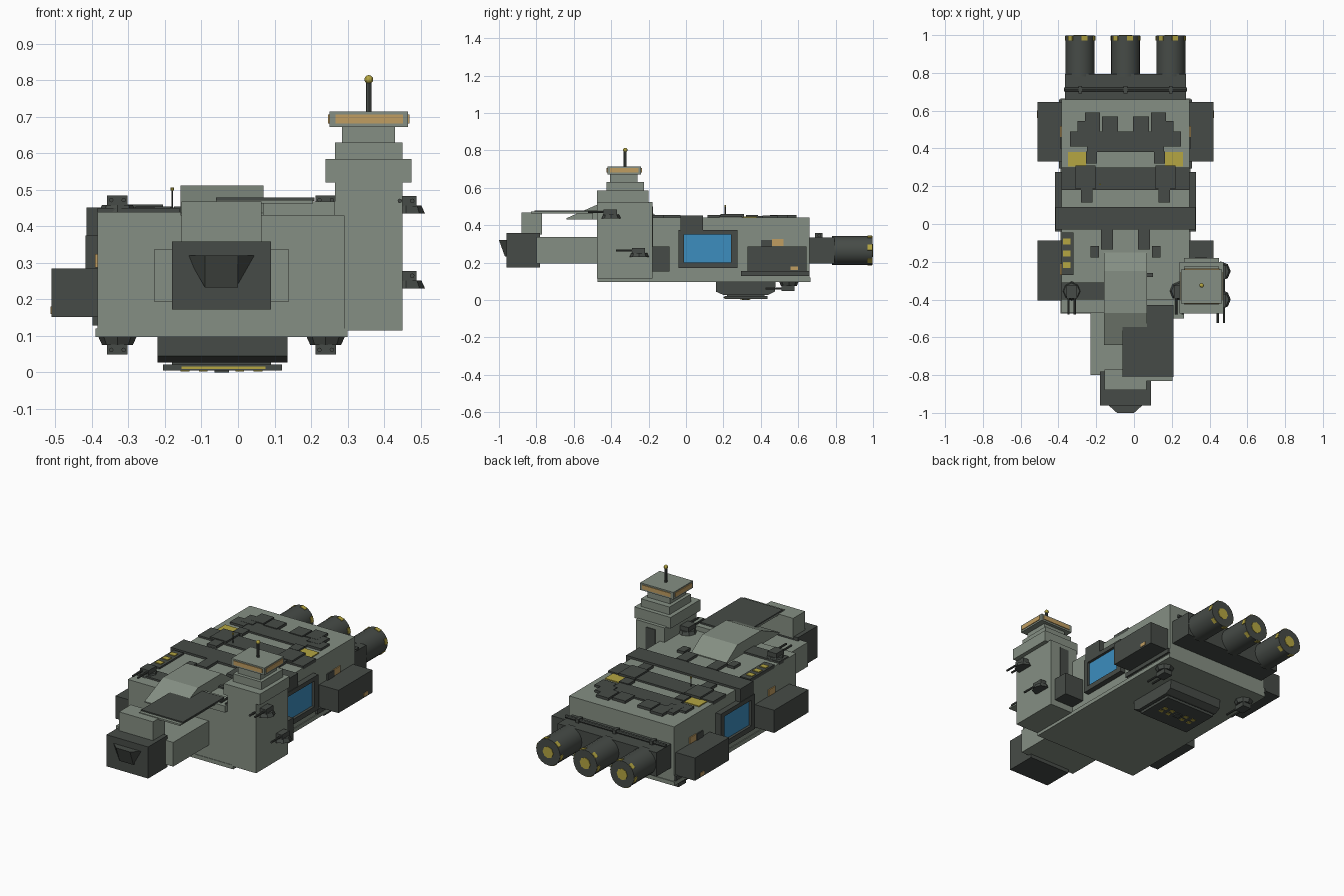
import bpy, bmesh, math
from mathutils import Matrix, Vector

CX = -0.045  # hull centreline


def mat(name, r, g, b):
    m = bpy.data.materials.new(name)
    m.diffuse_color = (r, g, b, 1)
    return m


GREEN = mat("hull_green", 0.235, 0.275, 0.227)
DARK = mat("dark_grey", 0.062, 0.071, 0.063)
BLUE = mat("window_blue", 0.045, 0.27, 0.52)
YELLOW = mat("marking_yellow", 0.46, 0.38, 0.055)
ORANGE = mat("lamp_orange", 0.53, 0.34, 0.12)


def make(name, bm, m):
    bmesh.ops.recalc_face_normals(bm, faces=bm.faces)
    me = bpy.data.meshes.new(name)
    bm.to_mesh(me)
    bm.free()
    me.materials.append(m)
    ob = bpy.data.objects.new(name, me)
    bpy.context.collection.objects.link(ob)
    return ob


def boxes(name, m, items):
    """One object from boxes given as (x0, x1, y0, y1, z0, z1)."""
    bm = bmesh.new()
    for x0, x1, y0, y1, z0, z1 in items:
        vs = bmesh.ops.create_cube(bm, size=1)["verts"]
        for v in vs:
            v.co = Vector(((x0 + x1) / 2 + v.co.x * (x1 - x0),
                           (y0 + y1) / 2 + v.co.y * (y1 - y0),
                           (z0 + z1) / 2 + v.co.z * (z1 - z0)))
    return make(name, bm, m)


def both(items):
    """Add copies mirrored across the hull centreline."""
    return items + [(2 * CX - b[1], 2 * CX - b[0]) + tuple(b[2:]) for b in items]


def cyl(name, m, p, q, r1, r2=None, n=16):
    p, q = Vector(p), Vector(q)
    bm = bmesh.new()
    rot = (q - p).to_track_quat('Z', 'Y').to_matrix().to_4x4()
    bmesh.ops.create_cone(bm, cap_ends=True, segments=n, radius1=r1,
                          radius2=r1 if r2 is None else r2, depth=(q - p).length,
                          matrix=Matrix.Translation((p + q) / 2) @ rot)
    return make(name, bm, m)


def prism(name, m, yz, x0, x1):
    """Extrude a side profile across x."""
    bm = bmesh.new()
    a = [bm.verts.new((x0, y, z)) for y, z in yz]
    b = [bm.verts.new((x1, y, z)) for y, z in yz]
    bm.faces.new(a)
    bm.faces.new(b)
    for i in range(len(a)):
        j = (i + 1) % len(a)
        bm.faces.new((a[i], a[j], b[j], b[i]))
    return make(name, bm, m)


# Hull and neck
boxes("hull", GREEN, [(-0.385, 0.295, -0.47, 0.66, 0.12, 0.44)])
boxes("hull_skirt", GREEN, [(-0.39, 0.30, -0.473, 0.665, 0.097, 0.12)])
boxes("neck", GREEN, [(-0.23, 0.14, -0.80, -0.47, 0.195, 0.337)])
boxes("head", DARK, [(-0.18, 0.09, -0.96, -0.78, 0.173, 0.358)])
boxes("head_crest", GREEN, [(-0.155, 0.065, -0.88, -0.77, 0.35, 0.468)])

# Tapered snout
bm = bmesh.new()
bmesh.ops.create_cube(bm, size=1)
for v in bm.verts:
    front, top = v.co.y < 0, v.co.z > 0
    half = (0.045 if front else 0.095) if top else 0.045
    v.co = (CX + math.copysign(half, v.co.x),
            (-1.0 if top else -0.968) if front else -0.955, 0.32 if top else 0.232)
make("snout", bm, DARK)

# Canopy and the overhanging forward deck
prism("canopy", GREEN, [(-0.15, 0.43), (-0.15, 0.445), (-0.25, 0.512), (-0.47, 0.512),
                        (-0.64, 0.437), (-0.64, 0.43)], -0.158, 0.07)
boxes("forward_deck", GREEN, [(-0.06, 0.205, -0.83, -0.44, 0.462, 0.472),
                              (0.065, 0.265, -0.50, -0.40, 0.43, 0.468)])
boxes("forward_deck_plate", DARK, [(-0.06, 0.21, -0.81, -0.54, 0.470, 0.479),
                                   (0.07, 0.21, -0.54, -0.43, 0.470, 0.479)])

# Control tower
boxes("tower_body", GREEN, [(0.29, 0.45, -0.475, -0.18, 0.115, 0.44),
                            (0.265, 0.45, -0.475, -0.18, 0.43, 0.525)])
boxes("tower_tiers", GREEN, [(0.24, 0.475, -0.475, -0.20, 0.52, 0.585),
                             (0.265, 0.45, -0.425, -0.225, 0.585, 0.63),
                             (0.285, 0.43, -0.405, -0.26, 0.63, 0.672)])
boxes("tower_cap", GREEN, [(0.25, 0.465, -0.42, -0.24, 0.672, 0.714)])
boxes("tower_windows", ORANGE, [(0.267, 0.452, -0.424, -0.236, 0.682, 0.706),
                                (0.246, 0.469, -0.405, -0.255, 0.682, 0.706)])
boxes("tower_back_slot", DARK, [(0.325, 0.385, -0.185, -0.176, 0.285, 0.50)])
cyl("tower_mast", DARK, (0.358, -0.325, 0.71), (0.358, -0.325, 0.80), 0.008, n=8)
bm = bmesh.new()
bmesh.ops.create_uvsphere(bm, u_segments=12, v_segments=8, radius=0.012,
                          matrix=Matrix.Translation((0.358, -0.325, 0.802)))
make("mast_ball", bm, YELLOW)
cyl("deck_antenna", DARK, (-0.18, 0.21, 0.44), (-0.18, 0.21, 0.50), 0.003, n=6)
cyl("deck_antenna_tip", YELLOW, (-0.18, 0.21, 0.498), (-0.18, 0.21, 0.507), 0.005, n=8)

# Side hangars with glazed openings
boxes("hangar_frame", DARK, both([
    (0.29, 0.328, -0.04, 0.275, 0.17, 0.20), (0.29, 0.328, -0.04, 0.275, 0.35, 0.375),
    (0.29, 0.328, -0.04, -0.01, 0.20, 0.35), (0.29, 0.328, 0.24, 0.275, 0.20, 0.35)]))
boxes("hangar_window", BLUE, both([(0.29, 0.312, -0.01, 0.24, 0.20, 0.35)]))

# Side pods
boxes("side_pod", DARK, both([(0.29, 0.42, 0.33, 0.645, 0.152, 0.285),
                              (0.29, 0.42, -0.405, -0.088, 0.152, 0.285)]))
boxes("side_rail", DARK, both([(0.29, 0.308, 0.295, 0.66, 0.128, 0.155)]))
boxes("side_vent", DARK, both([(0.29, 0.302, 0.40, 0.46, 0.285, 0.322)]))
boxes("side_lamp", ORANGE, both([(0.29, 0.301, 0.46, 0.52, 0.288, 0.325),
                                 (0.41, 0.423, 0.56, 0.60, 0.16, 0.18),
                                 (0.29, 0.301, -0.27, -0.21, 0.288, 0.325)]))

# Deck plating
boxes("deck_bands", DARK, [(-0.415, 0.325, -0.03, 0.09, 0.36, 0.452),
                           (-0.385, 0.295, 0.18, 0.30, 0.43, 0.450),
                           (-0.25, 0.16, 0.38, 0.49, 0.43, 0.450)])
boxes("deck_band_ends", DARK, both([(0.29, 0.325, 0.09, 0.275, 0.36, 0.375)]))
boxes("deck_blocks", DARK, both([
    (-0.26, -0.18, 0.49, 0.59, 0.43, 0.455), (-0.30, -0.22, 0.45, 0.545, 0.43, 0.454),
    (-0.34, -0.25, 0.41, 0.49, 0.43, 0.453), (-0.17, -0.085, 0.48, 0.57, 0.43, 0.455),
    (-0.255, -0.195, 0.32, 0.385, 0.43, 0.455), (-0.31, -0.205, 0.185, 0.31, 0.43, 0.460),
    (-0.28, -0.22, 0.115, 0.185, 0.43, 0.455), (-0.175, -0.11, -0.135, -0.03, 0.43, 0.455),
    (-0.23, -0.185, -0.178, -0.117, 0.43, 0.455)]))
boxes("deck_yellow_panels", YELLOW, both([(-0.35, -0.255, 0.305, 0.38, 0.438, 0.446)]))
boxes("marker_plate", DARK, [(-0.385, -0.32, -0.27, -0.045, 0.43, 0.450),
                             (0.07, 0.10, -0.28, -0.26, 0.43, 0.45),
                             (-0.385, -0.16, -0.40, -0.31, 0.43, 0.450)])
boxes("marker_squares", YELLOW, [(-0.375, -0.335, y - 0.016, y + 0.016, 0.448, 0.454)
                                 for y in (-0.092, -0.155, -0.218)])


# Gun turrets: flared base, housing and twin barrels
def turret(x, y, z, s):
    cyl("turret_base", DARK, (x, y, z), (x, y, z + s * 0.022), 0.052, 0.042, n=8)
    z0, z1 = sorted((z + s * 0.02, z + s * 0.048))
    boxes("turret_housing", DARK, [(x - 0.028, x + 0.028, y - 0.04, y + 0.03, z0, z1)])
    for dx in (-0.017, 0.017):
        cyl("turret_barrel", DARK, (x + dx, y - 0.03, z + s * 0.035),
            (x + dx, y - 0.125, z + s * 0.035), 0.006, n=8)


for x, y, z, s in ((-0.33, -0.355, 0.437, 1), (0.24, -0.355, 0.437, 1),
                   (-0.33, 0.55, 0.097, -1), (0.24, 0.55, 0.097, -1),
                   (0.46, -0.40, 0.435, 1), (0.46, -0.25, 0.23, 1)):
    turret(x, y, z, s)

# Engine section
boxes("engine_block", DARK, [(-0.365, 0.275, 0.65, 0.795, 0.195, 0.335)])
cyl("engine_pipe", DARK, (-0.37, 0.712, 0.345), (0.28, 0.712, 0.345), 0.010, n=8)
boxes("pipe_clamps", DARK, [(x - 0.01, x + 0.01, 0.69, 0.73, 0.33, 0.358)
                            for x in (-0.285, CX, 0.195)])
for x in (-0.285, CX, 0.195):
    c = Vector((x, 0, 0.265))
    body = cyl("engine", DARK, (x, 0.78, 0.265), (x, 0.997, 0.265), 0.077, n=20)
    for p in body.data.polygons:
        p.use_smooth = abs(p.normal.y) < 0.5
    cyl("engine_core", YELLOW, (x, 0.99, 0.265), (x, 1.0, 0.265), 0.034, n=8)
    bm = bmesh.new()
    for k in range(6):  # rim markers
        rot = Matrix.Rotation(k * math.pi / 3 + 0.3, 4, 'Y')
        bmesh.ops.create_cube(bm, size=1, matrix=Matrix.Translation(c + Vector((0, 0.983, 0)))
                              @ rot @ Matrix.Translation((0, 0, 0.072))
                              @ Matrix.Diagonal((0.032, 0.024, 0.014, 1)))
    make("engine_rim_markers", bm, YELLOW)

# Belly bay
prism("belly_bay", DARK, [(0.16, 0.10), (0.48, 0.10), (0.475, 0.045), (0.44, 0.027),
                          (0.20, 0.027), (0.16, 0.045)], -0.22, 0.135)
boxes("belly_plate", DARK, [(-0.205, 0.12, 0.205, 0.435, 0.006, 0.022),
                            (-0.18, 0.09, 0.22, 0.42, 0.02, 0.03),
                            (-0.065, -0.025, 0.30, 0.34, 0.0, 0.008)])
boxes("belly_stripe", YELLOW, [(-0.155, 0.075, 0.201, 0.207, 0.010, 0.017)])
boxes("belly_marks", YELLOW, [(CX + i * 0.05 - 0.012, CX + i * 0.05 + 0.012,
                               y - 0.01, y + 0.01, 0.003, 0.008)
                              for i in (-2, -1, 1, 2) for y in (0.30, 0.335)])
